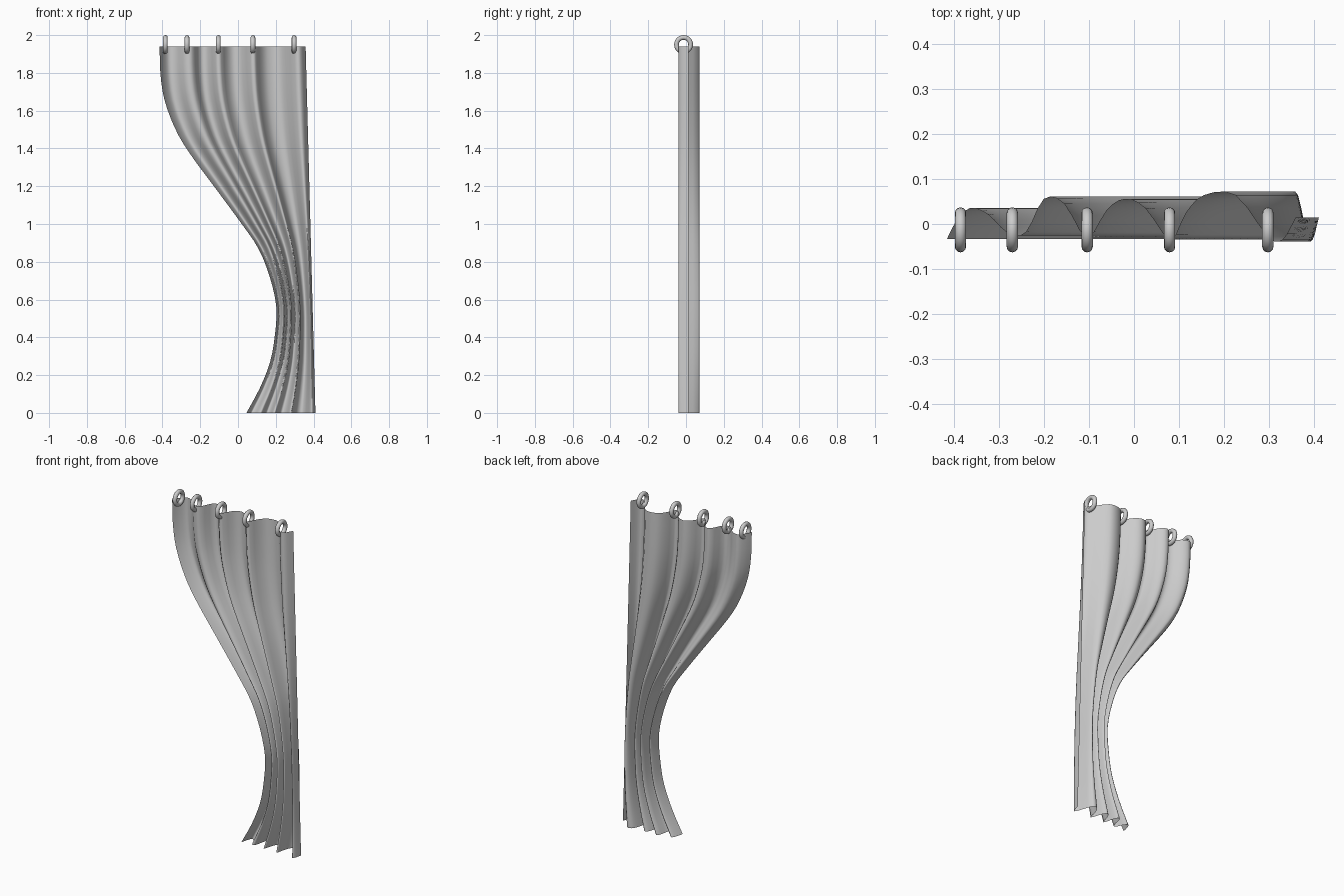
import bpy
import bmesh
from math import pi, radians
from mathutils import Vector

if "Cube" in bpy.data.objects:
    bpy.data.objects.remove(bpy.data.objects["Cube"])


def smooth_path(points, steps):
    """Catmull-Rom curve through 2D points."""
    p = [Vector(q) for q in points]
    p = [2 * p[0] - p[1]] + p + [2 * p[-1] - p[-2]]
    out = []
    for a, b, c, d in zip(p, p[1:], p[2:], p[3:]):
        for i in range(steps):
            t = i / steps
            out.append(0.5 * (2 * b + (c - a) * t + (2 * a - 5 * b + 4 * c - d) * t * t
                              + (3 * b - a - 3 * c + d) * t ** 3))
    return out + [p[-2]]


# Pleats along the top hem (x, y)
pleats = smooth_path([
    (-0.415, -0.033), (-0.395, 0.005), (-0.365, 0.035), (-0.325, 0.022),
    (-0.28, -0.02), (-0.24, -0.018), (-0.2, 0.056), (-0.155, 0.045),
    (-0.105, -0.03), (-0.06, 0.032), (-0.02, 0.056), (0.025, 0.035),
    (0.08, -0.034), (0.115, 0.025), (0.155, 0.064), (0.225, 0.064),
    (0.297, -0.028), (0.33, -0.034), (0.358, 0.014)], 3)

# Gathered left edge (x, z), bottom to top
edge = smooth_path([
    (0.045, 0), (0.115, 0.13), (0.17, 0.27), (0.195, 0.41), (0.203, 0.56),
    (0.168, 0.72), (0.108, 0.87), (0.02, 1.0), (-0.12, 1.19), (-0.26, 1.38),
    (-0.335, 1.51), (-0.39, 1.66), (-0.411, 1.8), (-0.415, 1.94)], 3)

# Curtain cloth: pleats squeezed between the left edge and the hanging right edge
bm = bmesh.new()
rows = []
for left, z in edge:
    right = 0.41 - 0.052 * z / 1.94
    rows.append([bm.verts.new((left + (p.x + 0.415) / 0.773 * (right - left), p.y, z))
                 for p in pleats])
for lo, hi in zip(rows, rows[1:]):
    for i in range(len(lo) - 1):
        bm.faces.new((lo[i], lo[i + 1], hi[i + 1], hi[i]))
mesh = bpy.data.meshes.new("curtain")
bm.to_mesh(mesh)
bm.free()
curtain = bpy.data.objects.new("curtain", mesh)
bpy.context.collection.objects.link(curtain)
for f in mesh.polygons:
    f.use_smooth = True

# Hanging rings
for n, x in enumerate((-0.385, -0.27, -0.104, 0.079, 0.297), 1):
    bpy.ops.mesh.primitive_torus_add(location=(x, -0.013, 1.95), rotation=(0, pi / 2, 0),
                                     major_radius=0.0375, minor_radius=0.0125,
                                     major_segments=24, minor_segments=12)
    ring = bpy.context.object
    ring.name = f"ring_{n}"
    bpy.ops.object.shade_smooth_by_angle(angle=radians(60))
